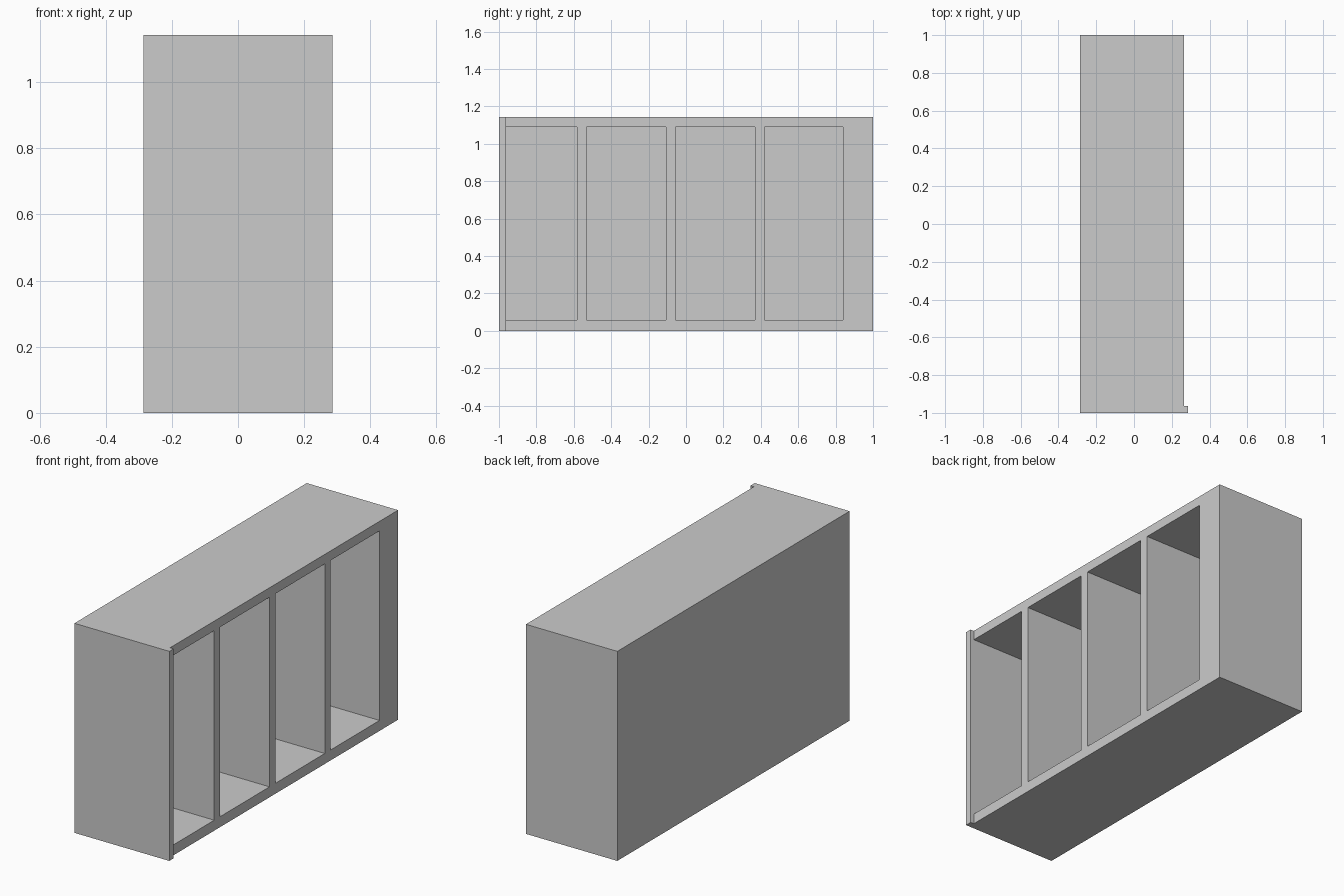
import bpy

if "Cube" in bpy.data.objects:
    bpy.data.objects.remove(bpy.data.objects["Cube"])

HEIGHT = 1.142
BACK, FACE, LIP = -0.286, 0.265, 0.286
PANEL_Y = -0.963          # inner face of the end panel


def box(name, x, y, z):
    """Axis-aligned box from (min, max) ranges."""
    centre = [(a + b) / 2 for a, b in (x, y, z)]
    bpy.ops.mesh.primitive_cube_add(size=1, location=centre)
    obj = bpy.context.object
    obj.name = name
    obj.scale = [b - a for a, b in (x, y, z)]
    bpy.ops.object.transform_apply(location=True, rotation=False, scale=True)
    return obj


# Cabinet carcass
carcass = box("cabinet_carcass", (BACK, FACE), (PANEL_Y, 1.0), (0, HEIGHT))

# Four tall compartments open on the right side; the first runs to the end panel
for i in range(4):
    start = -1.008 + 0.476 * i
    end = min(start + 0.425, 0.84)
    cutter = box("compartment_cutter", (BACK + 0.05, FACE + 0.1),
                 (start, end), (0.057, 1.09))
    cutter.hide_render = True
    mod = carcass.modifiers.new("compartment", 'BOOLEAN')
    mod.operation = 'DIFFERENCE'
    mod.solver = 'EXACT'
    mod.object = cutter
    bpy.context.view_layer.objects.active = carcass
    bpy.ops.object.modifier_apply(modifier=mod.name)
    bpy.data.objects.remove(cutter)

# End panel, slightly deeper than the carcass so it forms a lip
box("end_panel", (BACK, LIP), (-1.0, PANEL_Y), (0, HEIGHT))
